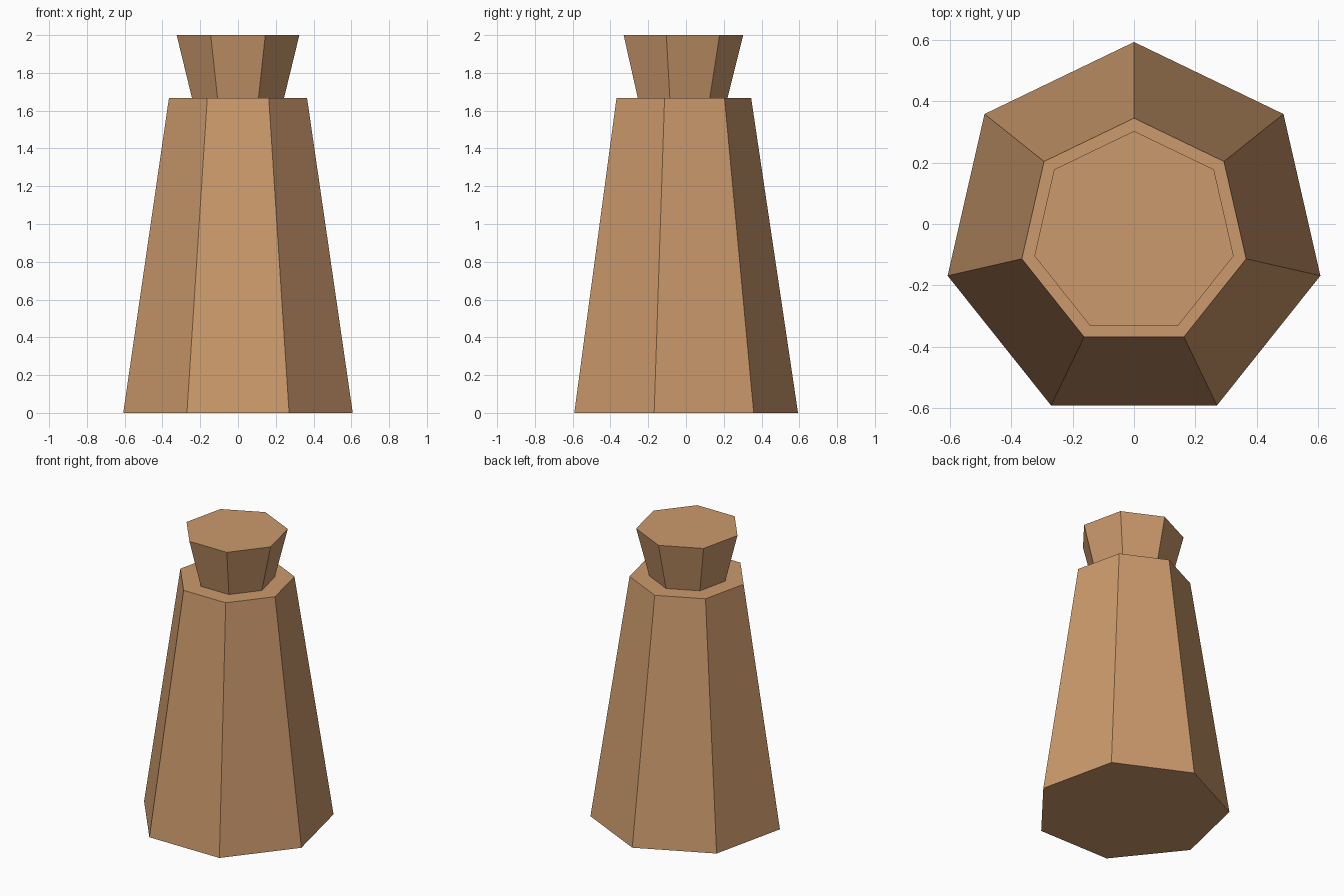
import bpy

if "Cube" in bpy.data.objects:
    bpy.data.objects.remove(bpy.data.objects["Cube"])

SIDES = 7
CENTRE_Y = -0.03

wood = bpy.data.materials.new("warm_wood")
wood.diffuse_color = (0.6, 0.32, 0.15, 1.0)
wood.use_nodes = True
wood.node_tree.nodes["Principled BSDF"].inputs["Base Color"].default_value = wood.diffuse_color


def frustum(name, r_bottom, r_top, z0, z1):
    """Seven-sided tapered solid, one corner pointing to the back (+y)."""
    bpy.ops.mesh.primitive_cone_add(
        vertices=SIDES, radius1=r_bottom, radius2=r_top, depth=z1 - z0,
        end_fill_type='NGON', location=(0, CENTRE_Y, (z0 + z1) / 2))
    obj = bpy.context.object
    obj.name = name
    obj.data.materials.append(wood)
    return obj


# Tall body narrowing upward
frustum("body", 0.623, 0.375, 0.0, 1.667)

# Flared cap standing on the body's flat shoulder
frustum("flared_cap", 0.25, 0.333, 1.667, 2.0)
